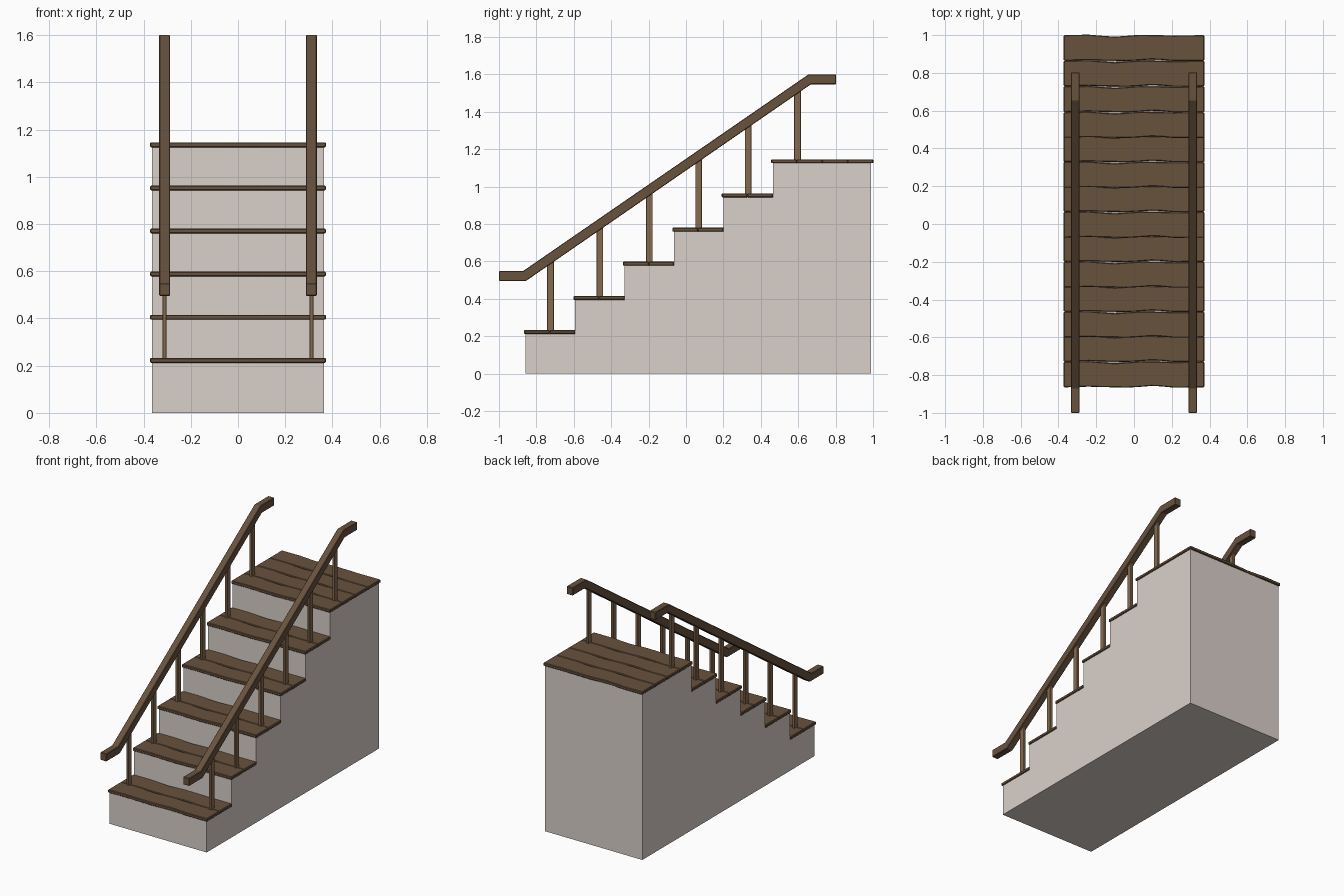
import bpy, bmesh, math

if "Cube" in bpy.data.objects:
    bpy.data.objects.remove(bpy.data.objects["Cube"])

def material(name, rgb):
    m = bpy.data.materials.new(name)
    m.diffuse_color = (*rgb, 1)
    m.use_nodes = True
    m.node_tree.nodes["Principled BSDF"].inputs["Base Color"].default_value = m.diffuse_color
    return m

STONE = material("plaster", (0.70, 0.63, 0.59))
WOOD = material("dark_wood", (0.138, 0.084, 0.048))
POST = material("light_wood", (0.24, 0.145, 0.08))

def prism(name, points, axis, lo, hi, mat, bevel=0):
    """Extrude a 2D outline along x (outline in yz) or z (outline in xy)."""
    bm = bmesh.new()
    place = (lambda p, t: (t, p[0], p[1])) if axis == "x" else (lambda p, t: (p[0], p[1], t))
    a = [bm.verts.new(place(p, lo)) for p in points]
    b = [bm.verts.new(place(p, hi)) for p in points]
    n = len(points)
    bm.faces.new(a)
    bm.faces.new(b)
    for i in range(n):
        j = (i + 1) % n
        bm.faces.new((a[i], a[j], b[j], b[i]))
    bmesh.ops.recalc_face_normals(bm, faces=bm.faces)
    me = bpy.data.meshes.new(name)
    bm.to_mesh(me)
    bm.free()
    me.materials.append(mat)
    ob = bpy.data.objects.new(name, me)
    bpy.context.collection.objects.link(ob)
    if bevel:
        mod = ob.modifiers.new("bevel", "BEVEL")
        mod.width = bevel
        mod.segments = 1
        mod.limit_method = "ANGLE"
        mod.angle_limit = math.radians(40)
    return ob

STEPS, RUN, RISE = 6, 0.2643, 0.1826
Y0, Z0, THICK = -0.857, 0.212, 0.021

# solid stepped body
outline = [(0.99, 0), (Y0, 0)]
for i in range(STEPS):
    z = Z0 + i * RISE
    outline += [(Y0 + i * RUN, z), (Y0 + (i + 1) * RUN if i < STEPS - 1 else 0.99, z)]
prism("stair_body", outline, "x", -0.365, 0.365, STONE)

# worn planks: the long edges are notched so adjoining planks leave slits
WEAR = [(-0.372, 0), (-0.24, 0.001), (-0.17, 0.004), (-0.10, 0.007), (-0.04, 0.002),
        (0.03, 0.001), (0.09, 0.006), (0.14, 0.005), (0.21, 0.001), (0.372, 0)]

def plank(name, y0, y1, z):
    sway = lambda x: 0.004 * math.sin(x * 17)
    front = [(x, y0 + 0.6 * w + (sway(x) if abs(x) < 0.3 else 0)) for x, w in WEAR]
    back = [(x, y1 - 0.6 * w + (sway(x) if abs(x) < 0.3 else 0)) for x, w in WEAR]
    prism(name, front + back[::-1], "z", z, z + THICK, WOOD, 0.004)

for i in range(STEPS):
    y, z = Y0 - 0.008 + i * RUN, Z0 + i * RISE
    count = 2 if i < STEPS - 1 else 4
    depth = 0.136 if count == 2 else (1.0 - y) / 4
    for k in range(count):
        plank(f"tread_{i + 1}_plank_{k + 1}", y + k * depth, y + (k + 1) * depth, z)

# handrails and balusters on both sides
RAIL = [(-1, 0.496), (-0.855, 0.496), (0.668, 1.547), (0.803, 1.547),
        (0.803, 1.6), (0.655, 1.6), (-0.872, 0.548), (-1, 0.548)]
for side, s in (("left", -1), ("right", 1)):
    x = s * 0.311
    prism(f"handrail_{side}", RAIL, "x", x - 0.023, x + 0.023, WOOD, 0.003)
    for i in range(STEPS):
        y, z = -0.725 + i * RUN, Z0 + i * RISE + THICK - 0.005
        top = 0.496 + (y + 0.855) * 0.69 + 0.015
        prism(f"baluster_{side}_{i + 1}",
              [(y - 0.018, z), (y + 0.018, z), (y + 0.018, top + 0.012), (y - 0.018, top - 0.012)],
              "x", x - 0.009, x + 0.009, POST, 0.002)
